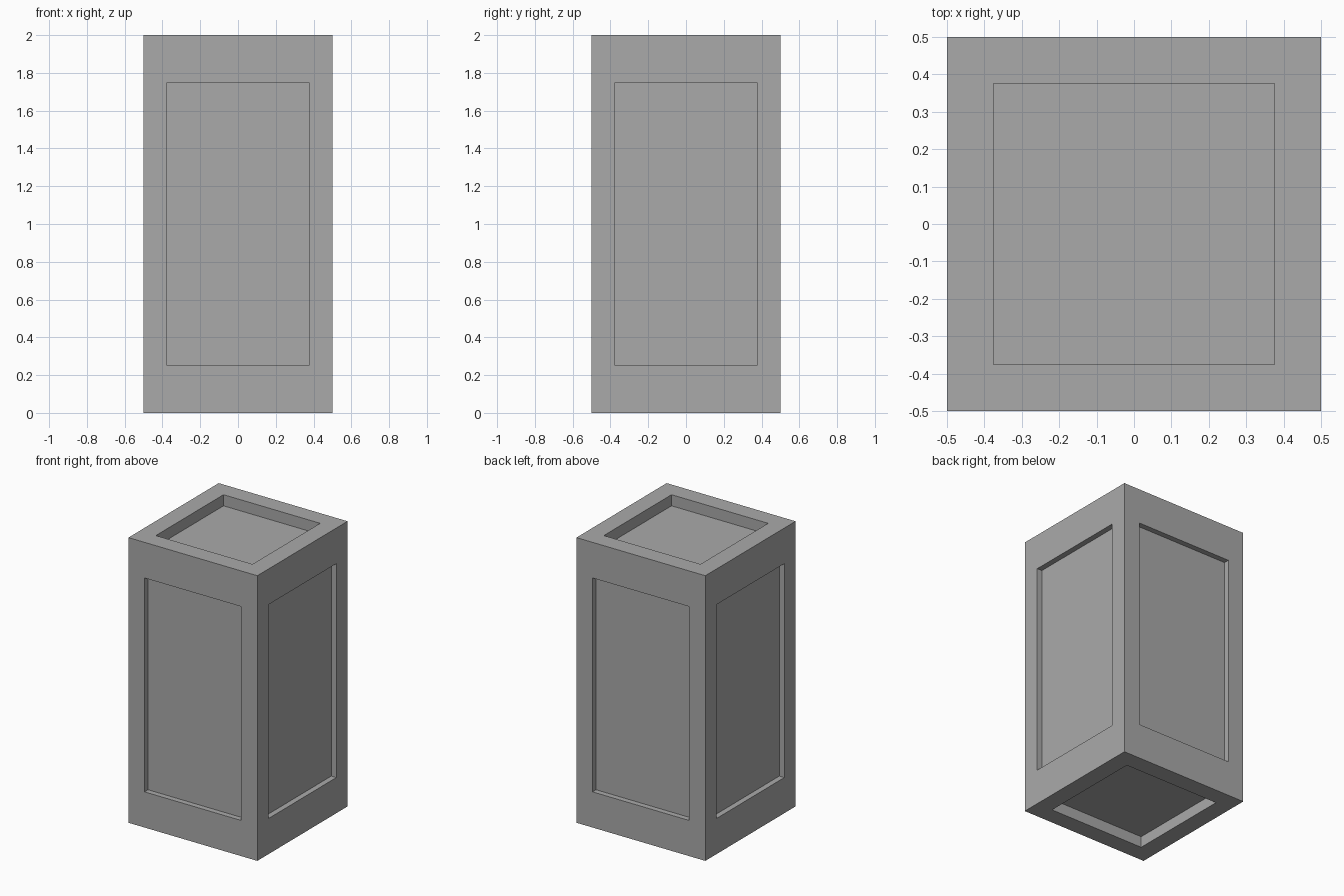
import bpy
import bmesh
from mathutils import Vector

default = bpy.data.objects.get("Cube")
if default:
    bpy.data.objects.remove(default, do_unlink=True)

BORDER = 0.125   # frame width on the unit cube
DEPTH = 0.039    # panel recess on the unit cube

# Plain grey material
grey = bpy.data.materials.new("plain_grey")
grey.use_nodes = True
colour = (0.4, 0.4, 0.4, 1.0)
grey.diffuse_color = colour
grey.node_tree.nodes["Principled BSDF"].inputs["Base Color"].default_value = colour

# Unit cube with a framed, recessed panel on every side
bm = bmesh.new()
bmesh.ops.create_cube(bm, size=1.0)
panels = list(bm.faces)
bmesh.ops.inset_individual(bm, faces=panels, thickness=BORDER, use_even_offset=True)
bm.normal_update()
for panel in panels:
    inward = -DEPTH * panel.normal.copy()
    floor = bmesh.ops.extrude_discrete_faces(bm, faces=[panel])["faces"][0]
    bmesh.ops.translate(bm, verts=floor.verts, vec=inward)

# Stretch into a tall block standing on the ground
bmesh.ops.scale(bm, verts=bm.verts, vec=Vector((1, 1, 2)))
bmesh.ops.translate(bm, verts=bm.verts, vec=Vector((0, 0, 1)))
bmesh.ops.recalc_face_normals(bm, faces=bm.faces)

mesh = bpy.data.meshes.new("panelled_block")
bm.to_mesh(mesh)
bm.free()
mesh.materials.append(grey)
block = bpy.data.objects.new("panelled_block", mesh)
bpy.context.collection.objects.link(block)
